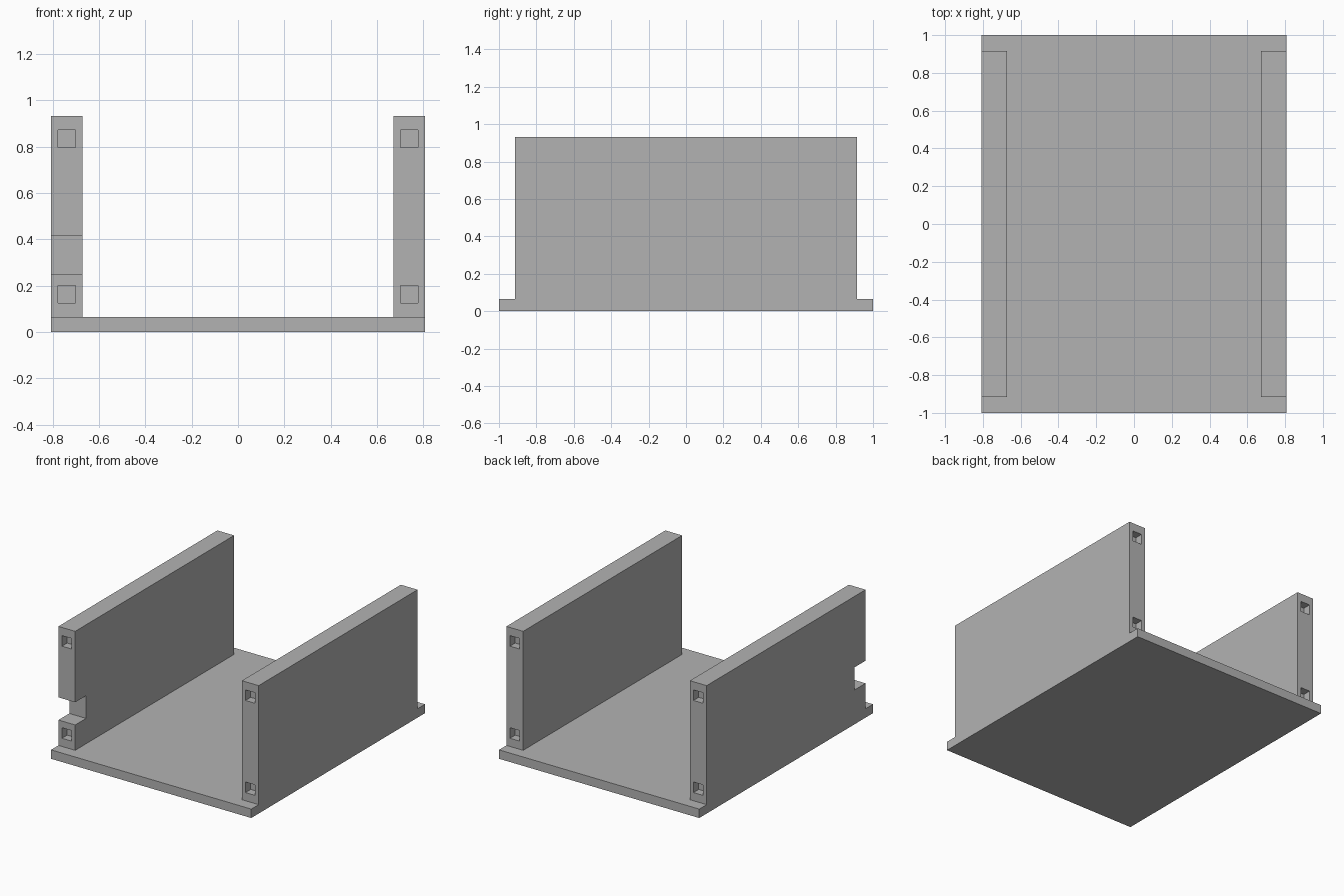
import bpy
from mathutils import Vector

if "Cube" in bpy.data.objects:
    bpy.data.objects.remove(bpy.data.objects["Cube"], do_unlink=True)

# Overall sizes
HALF_WIDTH, HALF_LENGTH, BASE_TOP = 0.807, 1.0, 0.065
WALL_INNER, WALL_END, WALL_TOP = 0.672, 0.915, 0.932
SOCKET, SOCKET_DEPTH = 0.077, 0.06

grey = bpy.data.materials.new("plain_grey")
grey.use_nodes = True
grey.diffuse_color = (0.45, 0.45, 0.45, 1)
grey.node_tree.nodes["Principled BSDF"].inputs["Base Color"].default_value = (0.45, 0.45, 0.45, 1)


def box(name, low, high):
    """Add a box spanning two opposite corners."""
    low, high = Vector(low), Vector(high)
    bpy.ops.mesh.primitive_cube_add(size=1)
    obj = bpy.context.object
    obj.name = name
    for v in obj.data.vertices:
        v.co = (low + high) / 2 + v.co * (high - low)
    obj.data.materials.append(grey)
    return obj


def cut(target, low, high):
    """Subtract a box from the target and discard the cutter."""
    cutter = box("cutter", low, high)
    cutter.hide_render = True
    mod = target.modifiers.new("cut", "BOOLEAN")
    mod.operation, mod.solver, mod.object = "DIFFERENCE", "EXACT", cutter
    bpy.context.view_layer.objects.active = target
    bpy.ops.object.modifier_apply(modifier=mod.name)
    bpy.data.objects.remove(cutter, do_unlink=True)


# Base plate
box("base_plate", (-HALF_WIDTH, -HALF_LENGTH, 0), (HALF_WIDTH, HALF_LENGTH, BASE_TOP))

# Side walls, with two square sockets in each end
for name, side in (("left_wall", 1), ("right_wall", -1)):
    x0, x1 = sorted((side * WALL_INNER, side * HALF_WIDTH))
    wall = box(name, (x0, -WALL_END, BASE_TOP), (x1, WALL_END, WALL_TOP))
    mid, r = (x0 + x1) / 2, SOCKET / 2
    for end in (-1, 1):
        y0, y1 = sorted((end * (WALL_END - SOCKET_DEPTH), end * (WALL_END + 0.1)))
        for z in (0.163, 0.834):
            cut(wall, (mid - r, y0, z - r), (mid + r, y1, z + r))

    # Notch through the front edge of the right wall
    if side < 0:
        cut(wall, (x0 - 0.1, -WALL_END - 0.1, 0.25), (x1 + 0.1, -WALL_END + 0.125, 0.415))
